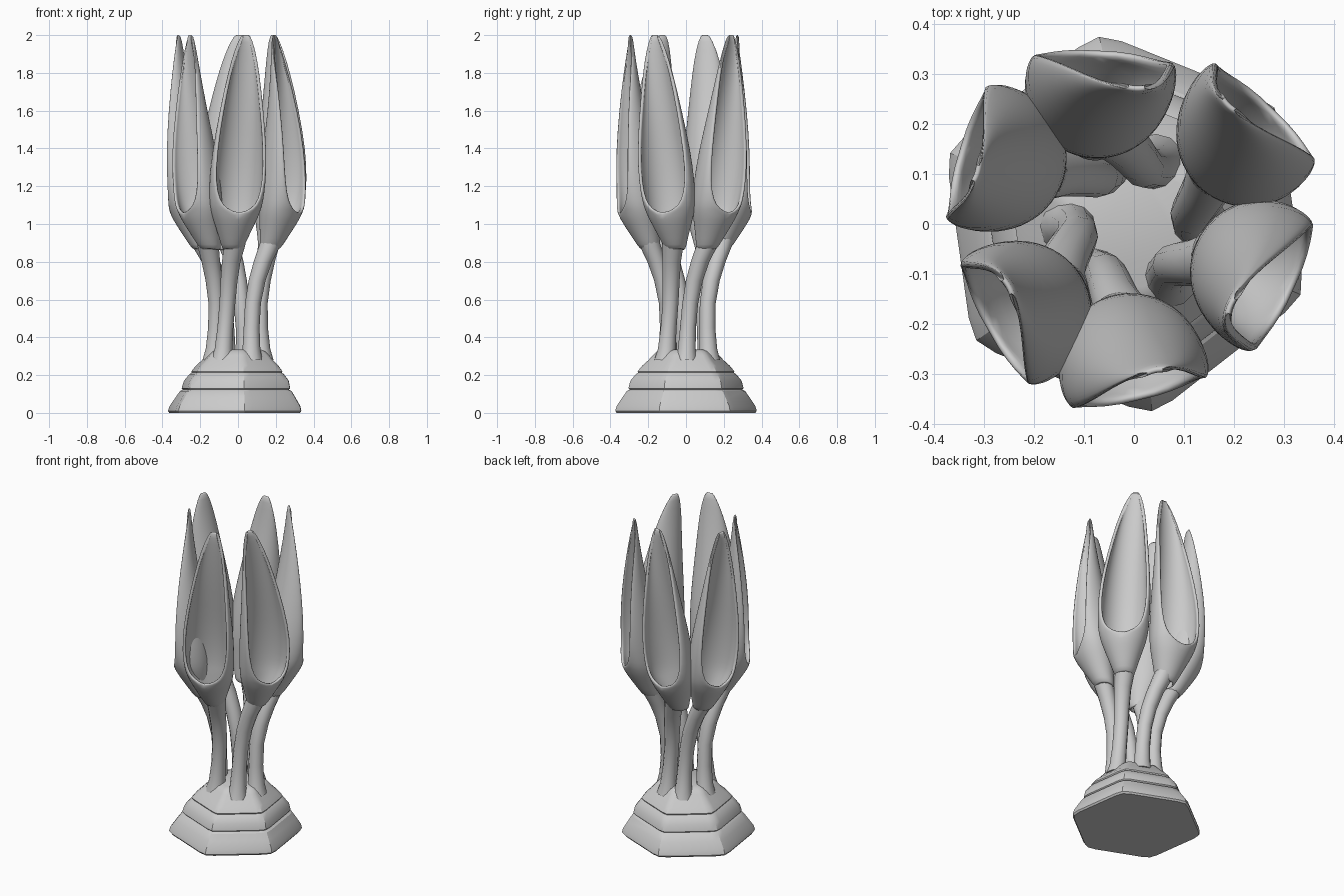
import bpy, bmesh
from math import sin, cos, pi, radians
from mathutils import Vector

if "Cube" in bpy.data.objects:
    bpy.data.objects.remove(bpy.data.objects["Cube"])


def loft(name, rings, closed=True, caps=True, angle=40):
    """Skin a stack of counter-clockwise rings, bottom to top."""
    bm = bmesh.new()
    vs = [[bm.verts.new(p) for p in ring] for ring in rings]
    n = len(rings[0])
    for a, b in zip(vs, vs[1:]):
        for i in range(n if closed else n - 1):
            j = (i + 1) % n
            bm.faces.new((a[i], a[j], b[j], b[i]))
    if caps:
        bm.faces.new(vs[0][::-1])
        bm.faces.new(vs[-1])
    bmesh.ops.remove_doubles(bm, verts=bm.verts, dist=1e-5)
    mesh = bpy.data.meshes.new(name)
    bm.to_mesh(mesh)
    bm.free()
    obj = bpy.data.objects.new(name, mesh)
    bpy.context.collection.objects.link(obj)
    bpy.ops.object.select_all(action='DESELECT')
    obj.select_set(True)
    bpy.context.view_layer.objects.active = obj
    bpy.ops.object.shade_smooth_by_angle(angle=radians(angle))
    return obj


# Stepped hexagonal base with softened corners: (z, corner radius)
BASE = [(0, .380), (.01, .388), (.035, .381), (.08, .350), (.115, .325), (.123, .308),
        (.13, .316), (.17, .305), (.205, .275), (.213, .262), (.22, .265),
        (.25, .240), (.28, .205), (.305, .182), (.325, .160), (.335, .130)]


def hexagon(z, r):
    pts = []
    for k in range(6):
        for d, s in ((-7, .942), (0, .975), (7, .942)):
            a = radians(38 + 60 * k + d)
            pts.append((r * s * cos(a) - .018 * (1 - z / .335), r * s * sin(a), z))
    return pts


loft("stepped_base", [hexagon(z, r) for z, r in BASE], angle=30)

# Stem path: (z, distance from centre, twist in degrees, thickness radius)
STEM = [(.28, .128, -37, .060), (.34, .124, -35, .047), (.45, .117, -32, .042),
        (.58, .115, -26, .042), (.70, .130, -18, .045), (.80, .156, -10, .049),
        (.88, .184, -3, .056), (.93, .202, 0, .058)]


def stem(angle, push):
    rings = []
    for z, d, twist, r in STEM:
        a = radians(angle + twist)
        d += push * max(0, (z - .5) / .43)
        rings.append([(d * cos(a) + r * cos(t), d * sin(a) + r * sin(t), z)
                      for t in (2 * pi * i / 12 for i in range(12))])
    return loft("stem", rings)


# Blossom sections: (z, inner side, middle, outer side, half width, arc half angle)
PETAL = [(.86, .126, .178, .234, .053, 180), (.92, .132, .203, .274, .075, 180),
         (1.0, .132, .232, .328, .108, 180), (1.05, .133, .250, .356, .129, 180),
         (1.075, .133, .260, .368, .137, 150), (1.12, .134, .272, .384, .146, 130),
         (1.22, .142, .294, .402, .152, 115), (1.38, .168, .312, .402, .147, 109),
         (1.6, .218, .314, .376, .118, 105), (1.8, .256, .306, .340, .086, 100),
         (1.93, .276, .297, .309, .055, 95), (2.005, .284, .291, .295, .023, 90)]


def blossom(angle, turn, push, lean_side, lean_out):
    a, f = radians(angle), radians(angle + turn)
    axis = .25
    radial, side = Vector((cos(a), sin(a), 0)), Vector((-sin(a), cos(a), 0))
    out, tan = Vector((cos(f), sin(f), 0)), Vector((-sin(f), cos(f), 0))
    rings = []
    for z, inner, mid, outer, w, arc in PETAL:
        k = max(0, (z - 1.1) / .9) ** 1.5
        centre = radial * (axis + push + lean_out * k) + side * lean_side * k
        ring = []
        for i in range(21):
            t = radians(arc) * (i / 10 - 1)
            c = cos(t)
            r = mid - c * ((mid - inner) if c > 0 else (outer - mid))
            ring.append(centre + out * (r - axis) - tan * w * sin(t) + Vector((0, 0, z)))
        rings.append(ring)
    obj = loft("blossom", rings, closed=False, caps=False, angle=50)
    thick = obj.modifiers.new("wall", 'SOLIDIFY')
    thick.thickness, thick.offset = .018, -1
    smooth = obj.modifiers.new("smooth", 'SUBSURF')
    smooth.levels = smooth.render_levels = 1


# Six flowers: angle, facing turn, outward push, tip lean sideways and outwards
for angle, turn, push, lean_side, lean_out in (
        (-93, 16, .005, .045, -.005), (-20, -4, -.005, -.085, -.05), (37, 9, .012, .07, -.01),
        (107, -20, .008, -.07, -.04), (154, 9, .03, .04, .005), (219, -9, .012, -.055, -.03)):
    stem(angle, push)
    blossom(angle, turn, push, lean_side, lean_out)
